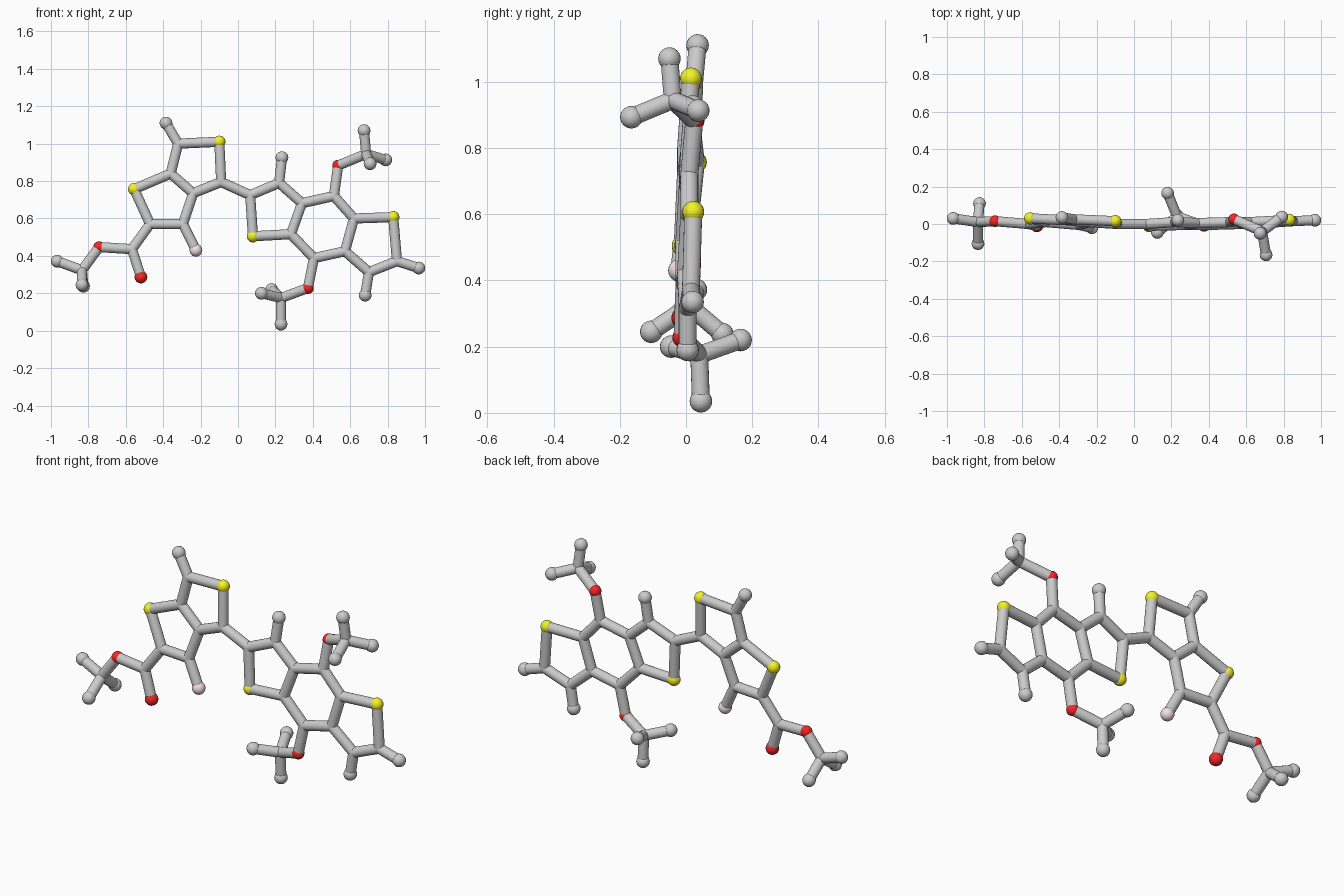
import bpy, bmesh
from itertools import combinations
from mathutils import Vector, Matrix

if "Cube" in bpy.data.objects:
    bpy.data.objects.remove(bpy.data.objects["Cube"])

STICK = 0.027

# atom centres by kind: (x, y, z)
ATOMS = {
    "carbon_joint": [
        (-.32, .025, 1.0), (-.09, 0, .795), (-.24, .01, .735), (-.36, .02, .84),
        (-.47, .01, .57), (-.295, -.005, .57), (-.567, 0, .436), (-.834, .01, .323),
        (.065, 0, .725), (.22, .01, .79), (.342, .005, .682), (.283, -.005, .516),
        (.513, .01, .72), (.62, .01, .60), (.572, 0, .425), (.406, -.005, .388),
        (.85, .015, .372), (.70, .005, .313), (.685, -.04, .945), (.23, .04, .175)],
    "end_ball": [
        (-.385, .035, 1.11), (-.967, .03, .372), (-.834, -.105, .245), (-.826, .11, .238),
        (.235, .02, .925), (.967, .02, .335), (.68, .005, .19), (.674, -.05, 1.07),
        (.79, .037, .913), (.706, -.165, .893), (.23, .045, .035), (.125, -.045, .20),
        (.18, .165, .22)],
    "sulfur_ball": [(-.10, .015, 1.01), (-.555, .03, .757), (.08, -.01, .505), (.83, .022, .607)],
    "oxygen_end": [(-.519, -.01, .287)],
    "oxygen_joint": [(-.743, .015, .447), (.535, .025, .883), (.374, -.01, .228)],
    "pink_end": [(-.225, -.02, .43)],
}
RADIUS = {"carbon_joint": .027, "end_ball": .034, "sulfur_ball": .033,
          "oxygen_end": .034, "oxygen_joint": .031, "pink_end": .034}
COLOUR = {"sulfur_ball": (.9, .9, .02, 1), "oxygen_end": (.9, .02, .02, 1),
          "oxygen_joint": (.9, .02, .02, 1), "pink_end": (.9, .75, .78, 1)}


def finish(bm, name):
    """Turn a bmesh into a smooth shaded object."""
    mesh = bpy.data.meshes.new(name)
    bm.to_mesh(mesh)
    bm.free()
    for p in mesh.polygons:
        p.use_smooth = True
    if name in COLOUR:
        mat = bpy.data.materials.new(name + "_colour")
        mat.diffuse_color = COLOUR[name]
        mat.use_nodes = True
        mat.node_tree.nodes["Principled BSDF"].inputs["Base Color"].default_value = mat.diffuse_color
        mesh.materials.append(mat)
    ob = bpy.data.objects.new(name, mesh)
    bpy.context.collection.objects.link(ob)


# balls
for kind, centres in ATOMS.items():
    bm = bmesh.new()
    for c in centres:
        bmesh.ops.create_uvsphere(bm, u_segments=20, v_segments=12,
                                  radius=RADIUS[kind], matrix=Matrix.Translation(c))
    finish(bm, kind)


def reach(a, b):
    """Longest distance at which two kinds are joined by a stick."""
    if "sulfur_ball" in (a, b):
        return .25
    return .165 if "end_ball" in (a, b) else .2


# sticks between neighbouring balls
bm = bmesh.new()
everything = [(k, Vector(c)) for k, cs in ATOMS.items() for c in cs]
for (ka, a), (kb, b) in combinations(everything, 2):
    d = b - a
    if d.length < reach(ka, kb):
        m = Matrix.Translation((a + b) / 2) @ d.to_track_quat('Z', 'Y').to_matrix().to_4x4()
        bmesh.ops.create_cone(bm, cap_ends=False, segments=20, radius1=STICK,
                              radius2=STICK, depth=d.length, matrix=m)
finish(bm, "sticks")
